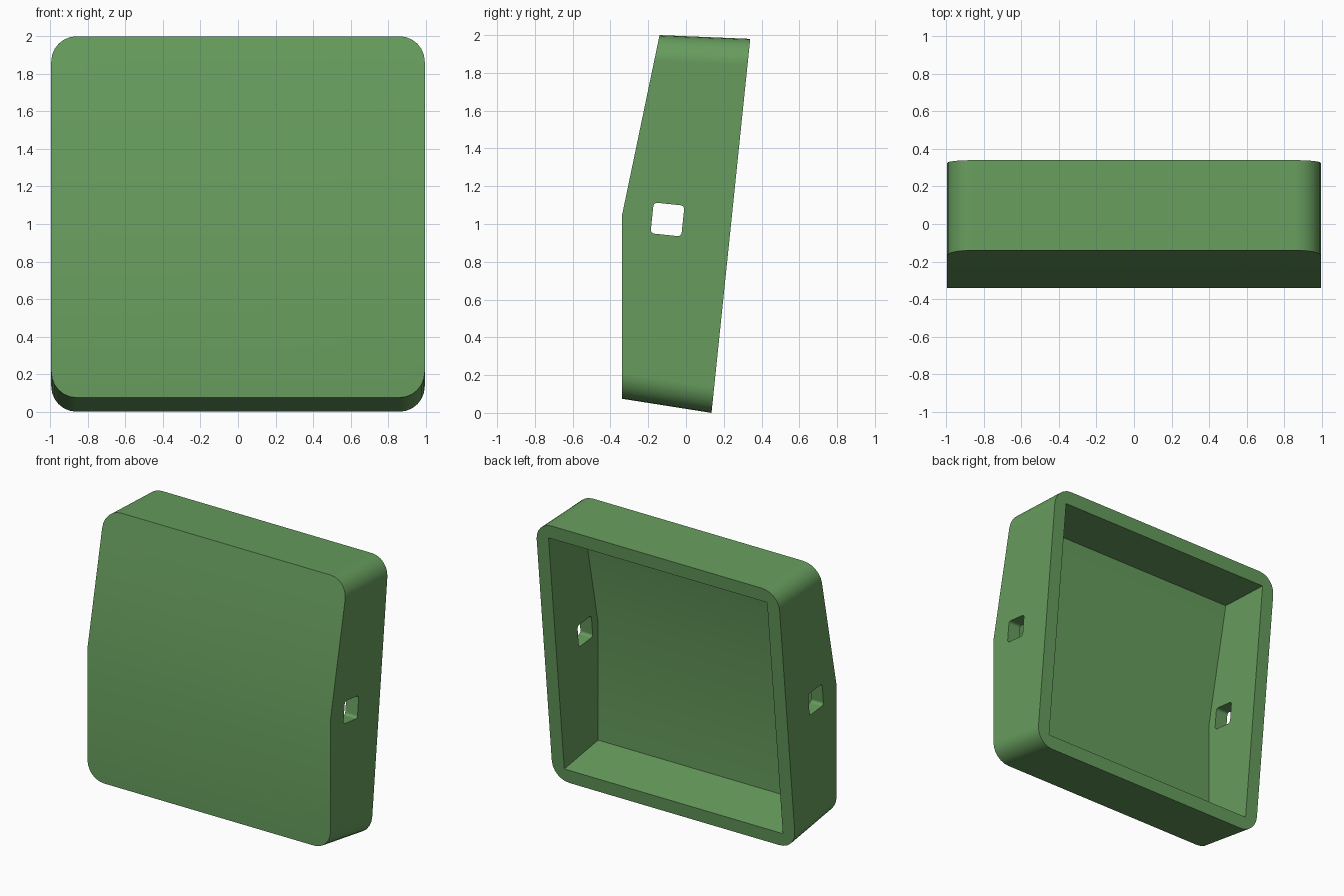
import bpy
import bmesh
import math

if "Cube" in bpy.data.objects:
    bpy.data.objects.remove(bpy.data.objects["Cube"], do_unlink=True)

green = bpy.data.materials.new("leaf_green")
green.use_nodes = True
colour = (0.135, 0.335, 0.11, 1)
green.diffuse_color = colour
green.node_tree.nodes["Principled BSDF"].inputs["Base Color"].default_value = colour


def prism(name, profile, half_width, is_rounded=None, radius=0.1, segments=6):
    """Extrude a (y, z) profile along x, rounding the edges picked by is_rounded."""
    bm = bmesh.new()
    face = bm.faces.new([bm.verts.new((-half_width, y, z)) for y, z in profile])
    ext = bmesh.ops.extrude_face_region(bm, geom=[face])
    moved = [v for v in ext["geom"] if isinstance(v, bmesh.types.BMVert)]
    bmesh.ops.translate(bm, verts=moved, vec=(2 * half_width, 0, 0))
    if is_rounded:
        edges = [e for e in bm.edges if is_rounded(e)]
        bmesh.ops.bevel(bm, geom=edges, offset=radius, segments=segments,
                        profile=0.5, affect='EDGES')
    bmesh.ops.recalc_face_normals(bm, faces=bm.faces)
    mesh = bpy.data.meshes.new(name)
    bm.to_mesh(mesh)
    bm.free()
    mesh.materials.append(green)
    obj = bpy.data.objects.new(name, mesh)
    bpy.context.collection.objects.link(obj)
    return obj


def runs_along_x(edge):
    return abs(edge.verts[0].co.x - edge.verts[1].co.x) > 0.1


def top_or_bottom_side_edge(edge):
    if runs_along_x(edge):
        return False
    a, b = (v.co.z for v in edge.verts)
    return max(a, b) < 0.3 or min(a, b) > 1.7


# Shell with a bent front, rounded at its four corners
shell = prism("housing_shell",
              [(-0.34, 0.075), (-0.34, 1.04), (-0.14, 2.0), (0.34, 1.98), (0.135, 0)],
              0.995, top_or_bottom_side_edge, 0.135)

# Cavity open to the back, following the bend of the front
cavity = prism("cavity_cutter",
               [(-0.25, 0.161), (-0.25, 1.03), (-0.07, 1.897), (0.45, 1.875), (0.45, 0.05)],
               0.895)

# Square hole through both sides, tilted with the back
tilt, half = math.radians(6), 0.082
corners = [(-half, -half), (-half, half), (half, half), (half, -half)]
hole_profile = [(-0.098 + y * math.cos(tilt) + z * math.sin(tilt),
                 1.024 - y * math.sin(tilt) + z * math.cos(tilt)) for y, z in corners]
hole = prism("side_hole_cutter", hole_profile, 1.2, runs_along_x, 0.02, 4)

bpy.ops.object.select_all(action='DESELECT')
shell.select_set(True)
bpy.context.view_layer.objects.active = shell
for cutter in (cavity, hole):
    mod = shell.modifiers.new(cutter.name, 'BOOLEAN')
    mod.operation = 'DIFFERENCE'
    mod.solver = 'EXACT'
    mod.object = cutter
    bpy.ops.object.modifier_apply(modifier=mod.name)
    bpy.data.objects.remove(cutter, do_unlink=True)

# Smooth corners and front bend, crisp rims
bpy.ops.object.shade_smooth_by_angle(angle=math.radians(30))
normals = shell.modifiers.new("even_shading", 'WEIGHTED_NORMAL')
normals.keep_sharp = True
